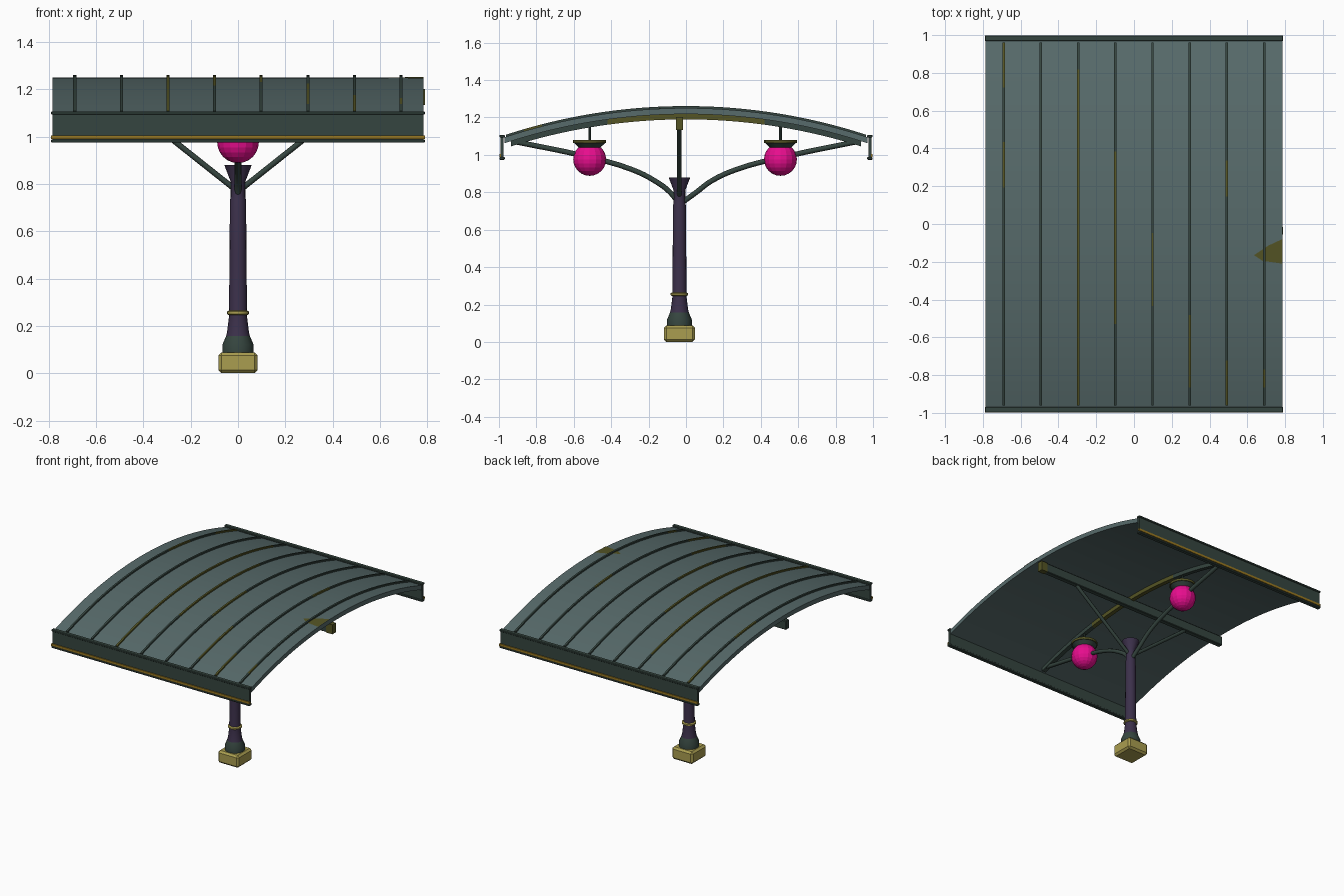
import bpy, bmesh, math
from mathutils import Vector

cube = bpy.data.objects.get("Cube")
if cube:
    bpy.data.objects.remove(cube, do_unlink=True)


def material(name, rgb):
    m = bpy.data.materials.new(name)
    m.use_nodes = True
    m.diffuse_color = (*rgb, 1)
    m.node_tree.nodes["Principled BSDF"].inputs["Base Color"].default_value = (*rgb, 1)
    return m


TEAL = material("teal roof", (0.095, 0.145, 0.145))
GREEN = material("dark green", (0.036, 0.06, 0.05))
PURPLE = material("dark purple", (0.045, 0.03, 0.07))
SAND = material("sand yellow", (0.40, 0.34, 0.08))
GOLD = material("gold stripe", (0.32, 0.19, 0.015))
OLIVE = material("olive", (0.09, 0.09, 0.018))
PINK = material("pink lamp", (0.80, 0.004, 0.27))

POST_Y = -0.035          # post stands slightly off centre
RADIUS = 3.1             # roof curvature
CROWN = 1.25             # top of roof panel


def finish(name, bm, *mats, smooth=None):
    bmesh.ops.recalc_face_normals(bm, faces=bm.faces)
    mesh = bpy.data.meshes.new(name)
    bm.to_mesh(mesh)
    bm.free()
    for m in mats:
        mesh.materials.append(m)
    ob = bpy.data.objects.new(name, mesh)
    bpy.context.collection.objects.link(ob)
    if smooth:
        bpy.ops.object.select_all(action="DESELECT")
        ob.select_set(True)
        bpy.context.view_layer.objects.active = ob
        bpy.ops.object.shade_smooth_by_angle(angle=math.radians(smooth))
    return ob


def box(name, center, size, mat, bevel=0):
    bm = bmesh.new()
    bmesh.ops.create_cube(bm, size=1)
    for v in bm.verts:
        v.co = Vector(center) + v.co * Vector(size)
    if bevel:
        bmesh.ops.bevel(bm, geom=bm.edges[:], offset=bevel, segments=1, affect="EDGES")
    return finish(name, bm, mat)


def lathe(name, profile, y, mat, segments=16, smooth=40):
    """Revolve (radius, z) points round a vertical axis at x = 0."""
    bm = bmesh.new()
    rings = []
    for r, z in profile:
        rings.append([bm.verts.new((r * math.cos(a), y + r * math.sin(a), z))
                      for a in (math.tau * i / segments for i in range(segments))])
    for low, high in zip(rings, rings[1:]):
        for i in range(segments):
            j = (i + 1) % segments
            bm.faces.new((low[i], low[j], high[j], high[i]))
    bm.faces.new(rings[0])
    bm.faces.new(rings[-1])
    return finish(name, bm, mat, smooth=smooth)


def arc_z(y, drop=0):
    """Height on the roof arc, a given depth under the panel top."""
    return CROWN - drop - RADIUS + math.sqrt(RADIUS ** 2 - y * y)


def arc_bar(name, x, width, top, bottom, reach, mat, worn=(), steps=40):
    """Bar following the roof arc; worn y ranges take the olive colour."""
    bm = bmesh.new()
    rings = []
    for i in range(steps + 1):
        y = reach * (2 * i / steps - 1)
        rings.append([bm.verts.new((x + s * width / 2, y, arc_z(y, d)))
                      for s, d in ((-1, top), (1, top), (1, bottom), (-1, bottom))])
    for a, b in zip(rings, rings[1:]):
        mid = (a[0].co.y + b[0].co.y) / 2
        for k in range(4):
            n = (k + 1) % 4
            f = bm.faces.new((a[k], a[n], b[n], b[k]))
            f.material_index = int(any(lo < mid < hi for lo, hi in worn))
    bm.faces.new(rings[0])
    bm.faces.new(rings[-1])
    return finish(name, bm, mat, OLIVE, smooth=30)


def tube(name, points, radius, mat):
    cu = bpy.data.curves.new(name, "CURVE")
    cu.dimensions = "3D"
    cu.bevel_depth = radius
    cu.bevel_resolution = 2
    cu.use_fill_caps = True
    cu.resolution_u = 4
    sp = cu.splines.new("BEZIER")
    sp.bezier_points.add(len(points) - 1)
    for bp, p in zip(sp.bezier_points, points):
        bp.co = p
        bp.handle_left_type = bp.handle_right_type = "AUTO"
    cu.materials.append(mat)
    ob = bpy.data.objects.new(name, cu)
    bpy.context.collection.objects.link(ob)
    bpy.ops.object.select_all(action="DESELECT")
    ob.select_set(True)
    bpy.context.view_layer.objects.active = ob
    bpy.ops.object.convert(target="MESH")
    bpy.ops.object.shade_smooth_by_angle(angle=math.radians(50))


# Footing and post
box("footing", (0, POST_Y, 0.044), (0.166, 0.166, 0.088), SAND, 0.013)
lathe("post_collar", [(0.066, 0.085), (0.066, 0.12), (0.05, 0.158)], POST_Y, GREEN)
lathe("post", [(0.052, 0.15), (0.046, 0.175), (0.038, 0.24), (0.036, 0.5), (0.034, 0.73),
               (0.031, 0.745), (0.031, 0.81), (0.058, 0.88)], POST_Y, PURPLE)
lathe("post_ring", [(0.036, 0.244), (0.047, 0.25), (0.047, 0.26), (0.036, 0.266)],
      POST_Y, SAND)

# Curved roof panel with raised seams
arc_bar("roof_panel", 0, 1.57, 0, 0.032, 0.97, TEAL)
WORN = {0: [(0.2, 0.45), (0.7, 0.95)], 2: [(-0.95, 0.8)], 3: [(-0.55, 0.37)],
        4: [(-0.45, -0.05)], 5: [(-0.85, -0.5)], 6: [(-0.95, -0.7), (0.15, 0.35)],
        7: [(-0.85, -0.75)]}
for i in range(8):
    arc_bar(f"roof_seam_{i + 1}", -0.69 + 0.197 * i, 0.013, -0.011, 0.005, 0.962,
            GREEN, WORN.get(i, ()))

# Weathered patch at the roof edge
bm = bmesh.new()
patch = [bm.verts.new((x, y, arc_z(y) + 0.003)) for x, y in
         ((0.635, -0.165), (0.71, -0.115), (0.785, -0.08), (0.785, -0.21), (0.68, -0.195))]
bm.faces.new(patch)
finish("roof_patch", bm, OLIVE)

# Rafter and ridge beam below the panel
arc_bar("rafter", 0, 0.03, 0.03, 0.06, 0.935, GREEN, [(-0.4, 0.4)])
box("ridge_beam", (0, POST_Y, 1.168), (1.57, 0.036, 0.066), GREEN, 0.004)
box("ridge_beam_end", (0.765, POST_Y, 1.168), (0.05, 0.039, 0.068), OLIVE)

# Parts repeated at the front and back
for side, s in (("front", -1), ("back", 1)):
    box(f"{side}_fascia", (0, s * 0.983, 1.041), (1.57, 0.016, 0.13), GREEN)
    for edge, z in (("top", 1.1), ("bottom", 0.981)):
        box(f"{side}_fascia_{edge}_lip", (0, s * 0.983, z), (1.58, 0.028, 0.014), GREEN, 0.003)
    box(f"{side}_fascia_stripe", (0, s * 0.993, 0.997), (1.58, 0.009, 0.016), GOLD)

    tube(f"{side}_arm", [(0, POST_Y, 0.735), (0, s * 0.07 - 0.015, 0.80),
                         (0, s * 0.15 - 0.015, 0.86), (0, s * 0.28 - 0.01, 0.922),
                         (0, s * 0.55, 0.995), (0, s * 0.9, 1.068)], 0.014, GREEN)

    y = s * 0.51 - 0.005
    bm = bmesh.new()
    bmesh.ops.create_uvsphere(bm, u_segments=16, v_segments=12, radius=0.088)
    bmesh.ops.translate(bm, verts=bm.verts, vec=(0, y, 0.976))
    finish(f"{side}_lamp_globe", bm, PINK)
    lathe(f"{side}_lamp_cap", [(0.05, 1.032), (0.06, 1.042), (0.085, 1.066)], y, GREEN)
    lathe(f"{side}_lamp_cap_rim", [(0.088, 1.064), (0.088, 1.08)], y, OLIVE)
    lathe(f"{side}_lamp_rod", [(0.007, 1.075), (0.007, arc_z(y, 0.045))], y, GREEN, 8)

# Straight braces up to the ridge beam
for side, s in (("left", 1), ("right", -1)):
    tube(f"{side}_brace", [(s * 0.01, POST_Y, 0.775), (s * 0.47, POST_Y, 1.14)], 0.012, GREEN)
